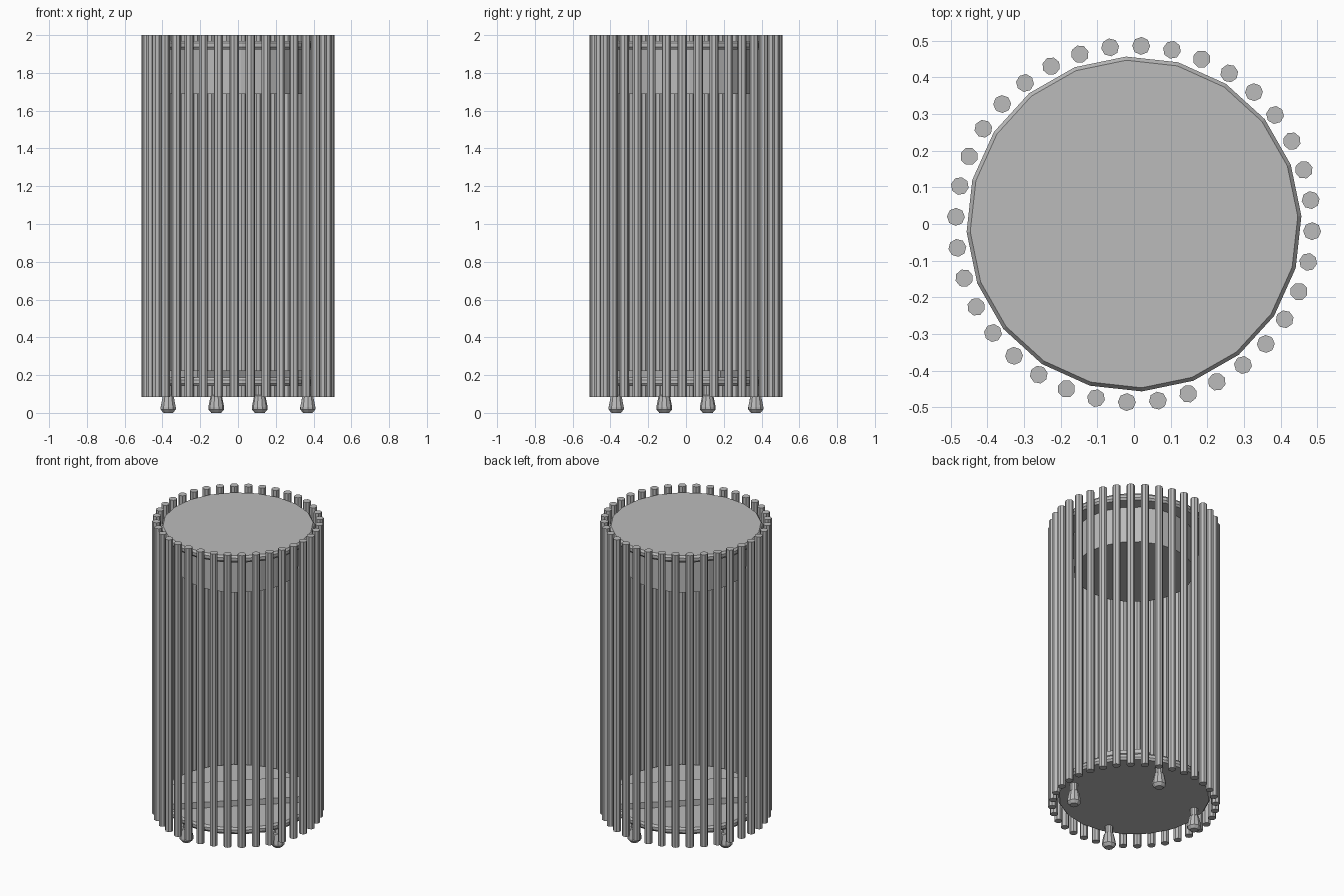
import bpy, bmesh
from math import cos, sin, radians, tau
from mathutils import Matrix

if "Cube" in bpy.data.objects:
    bpy.data.objects.remove(bpy.data.objects["Cube"], do_unlink=True)

grey = bpy.data.materials.new("plain_grey")
grey.use_nodes = True
colour = (0.5, 0.5, 0.5, 1)
grey.diffuse_color = colour
grey.node_tree.nodes["Principled BSDF"].inputs["Base Color"].default_value = colour

TWIST = radians(-2.3)   # whole assembly is turned slightly about z


def make(name, bm):
    bmesh.ops.recalc_face_normals(bm, faces=bm.faces)
    mesh = bpy.data.meshes.new(name)
    bm.to_mesh(mesh)
    bm.free()
    mesh.materials.append(grey)
    obj = bpy.data.objects.new(name, mesh)
    bpy.context.collection.objects.link(obj)
    return obj


def lathe(bm, profile, sides, turn=0.0, x=0.0, y=0.0):
    """Closed solid from (radius, height) pairs, listed bottom to top."""
    rings = []
    for r, z in profile:
        angles = [turn + tau * i / sides for i in range(sides)]
        rings.append([bm.verts.new((x + r * cos(a), y + r * sin(a), z)) for a in angles])
    for low, high in zip(rings, rings[1:]):
        for i in range(sides):
            j = (i + 1) % sides
            bm.faces.new((low[i], low[j], high[j], high[i]))
    bm.faces.new(rings[0][::-1])
    bm.faces.new(rings[-1])


def ring_of(name, count, radius, start, profile, sides):
    """Copies of one lathed part spaced evenly about the axis."""
    bm = bmesh.new()
    for k in range(count):
        a = start + tau * k / count
        lathe(bm, profile, sides, a, radius * cos(a), radius * sin(a))
    return make(name, bm)


def disc(name, profile):
    bm = bmesh.new()
    lathe(bm, profile, 20, radians(2.7))
    return make(name, bm)


def plate(name, z0, z1):
    edge = 0.013
    disc(name, [(0.447, z0), (0.457, z0 + edge), (0.457, z1 - edge), (0.447, z1)])


# Cage of vertical rods
ring_of("cage_rods", 36, 0.486, TWIST, [(0.0245, 0.083), (0.0245, 2.0)], 8)

# Top and bottom plates with chamfered rims
plate("top_plate", 1.925, 1.97)
plate("bottom_plate", 0.143, 0.187)

# Drum hanging below the top plate
disc("hanging_drum", [(0.36, 1.688), (0.36, 1.925)])

# Wide flat bar lying across the bottom plate
bm = bmesh.new()
bmesh.ops.create_cube(bm, size=1, matrix=Matrix.Translation((0, 0, 0.205))
                      @ Matrix.Rotation(radians(45) + TWIST, 4, "Z")
                      @ Matrix.Diagonal((0.84, 0.28, 0.04, 1)))
make("cross_bar", bm)

# Four flared feet
foot = [(0.026, 0.0), (0.042, 0.018), (0.042, 0.03),
        (0.03, 0.09), (0.024, 0.095), (0.024, 0.145)]
ring_of("feet", 4, 0.387, radians(75) + TWIST, foot, 10)
